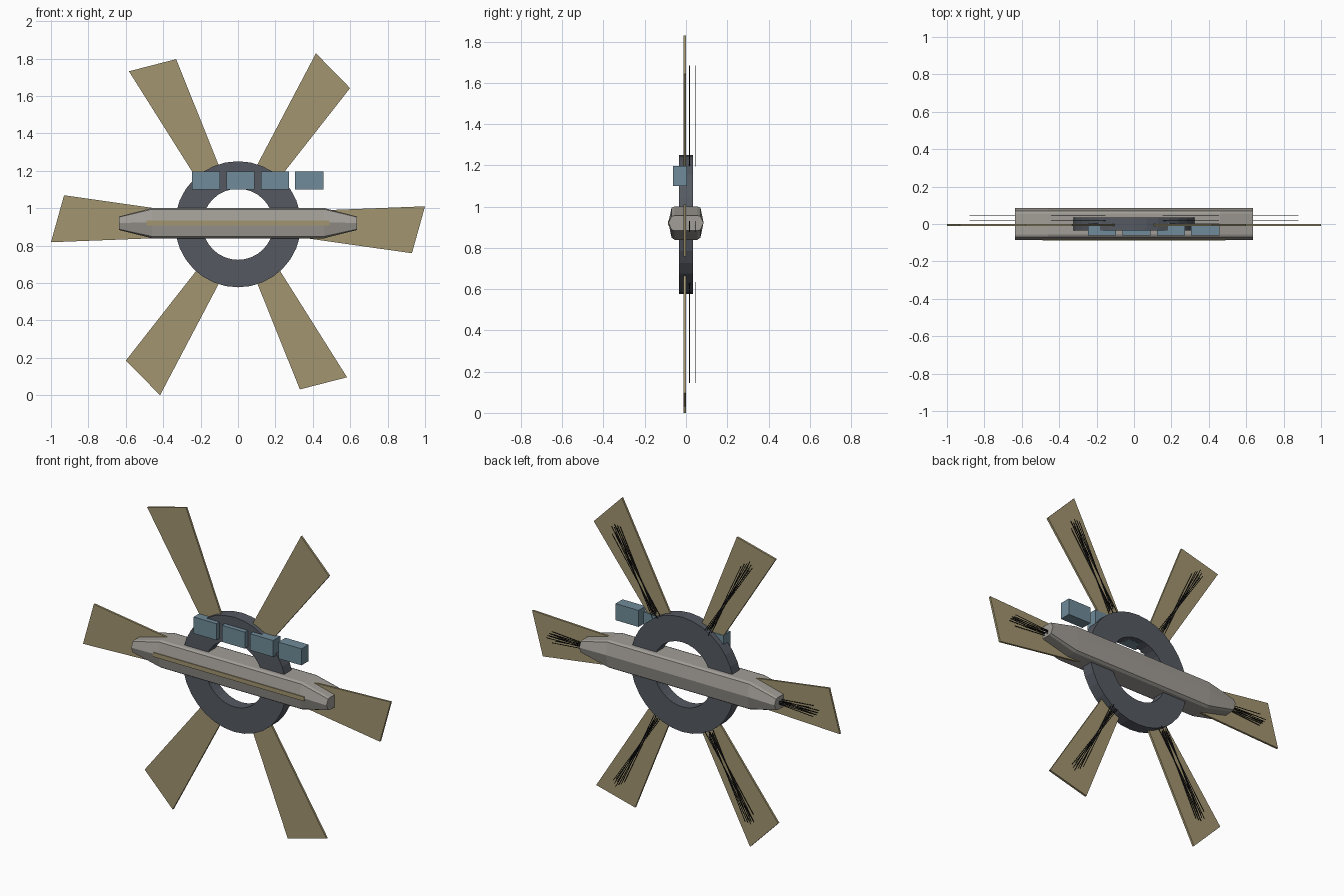
import bpy, bmesh, math
from mathutils import Matrix, Vector

if "Cube" in bpy.data.objects:
    bpy.data.objects.remove(bpy.data.objects["Cube"])

CZ = 0.914  # hub height


def material(name, rgb):
    m = bpy.data.materials.new(name)
    m.diffuse_color = (*rgb, 1)
    m.use_nodes = True
    m.node_tree.nodes["Principled BSDF"].inputs["Base Color"].default_value = m.diffuse_color
    return m


TAN = material("tan_panel", (0.36, 0.30, 0.16))
RING = material("dark_ring", (0.09, 0.10, 0.12))
HULL = material("warm_grey_hull", (0.36, 0.34, 0.31))
BLUE = material("blue_box", (0.16, 0.26, 0.32))
BLACK = material("black_wire", (0.01, 0.01, 0.012))


def finish(name, bm, mat):
    bmesh.ops.recalc_face_normals(bm, faces=bm.faces)
    me = bpy.data.meshes.new(name)
    bm.to_mesh(me)
    bm.free()
    me.materials.append(mat)
    ob = bpy.data.objects.new(name, me)
    bpy.context.collection.objects.link(ob)
    return ob


def add_box(bm, x0, x1, y0, y1, z0, z1):
    size = Matrix.Diagonal((x1 - x0, y1 - y0, z1 - z0, 1))
    centre = Matrix.Translation(((x0 + x1) / 2, (y0 + y1) / 2, (z0 + z1) / 2))
    return bmesh.ops.create_cube(bm, size=1, matrix=centre @ size)["verts"]


def skin(bm, rings, closed):
    """Join matching vertex loops with quads; cap the ends unless closed."""
    loops = [[bm.verts.new(p) for p in r] for r in rings]
    n = len(loops[0])
    pairs = list(zip(loops, loops[1:])) + ([(loops[-1], loops[0])] if closed else [])
    for a, b in pairs:
        for i in range(n):
            j = (i + 1) % n
            bm.faces.new((a[i], a[j], b[j], b[i]))
    if not closed:
        bm.faces.new(loops[0])
        bm.faces.new(loops[-1])


# Hub ring with a rectangular section
bm = bmesh.new()
section = [(0.19, -0.035), (0.337, -0.035), (0.337, 0.035), (0.19, 0.035)]
N = 32
skin(bm, [[(r * math.cos(t), y, CZ + r * math.sin(t)) for r, y in section]
          for t in (2 * math.pi * k / N for k in range(N))], True)
finish("hub_ring", bm, RING)

# Long hull: faceted section, ends squeezed in height
bm = bmesh.new()
half = [(0.085, 0.005), (0.07, 0.075), (0.055, 0.082)]
profile = half + [(-y, z) for y, z in reversed(half)]
profile += [(-0.07, -0.07), (-0.055, -0.08), (0.055, -0.08), (0.07, -0.07)]
skin(bm, [[(x, y, CZ + 0.005 + z * s) for y, z in profile]
          for x, s in ((-0.635, 0.45), (-0.46, 1), (0.46, 1), (0.635, 0.45))], False)
finish("hull", bm, HULL)

# Strip along the hull front
bm = bmesh.new()
add_box(bm, -0.49, 0.49, -0.088, -0.07, 0.908, 0.933)
finish("front_strip", bm, TAN)

# Row of boxes across the top of the ring
for k in range(4):
    bm = bmesh.new()
    x = -0.246 + 0.184 * k
    add_box(bm, x, x + 0.15, -0.062, 0.004, 1.10, 1.197)
    finish(f"cargo_box_{k + 1}", bm, BLUE)

# Six flared panels, each with a bundle of thin wires behind it
outline = [(0.25, -0.058), (0.93, -0.155), (1.0, 0.096), (0.25, 0.067)]
wires = [(0.34, -0.02, 0.86, 0.015), (0.36, 0.0, 0.88, -0.015),
         (0.33, 0.012, 0.84, -0.035), (0.35, -0.008, 0.87, 0.0)]
for k in range(6):
    spin = Matrix.Translation((0, 0, CZ)) @ Matrix.Rotation(-k * math.pi / 3, 4, 'Y')
    bm = bmesh.new()
    skin(bm, [[(x, y, z) for x, z in outline] for y in (-0.011, 0.001)], False)
    bm.transform(spin)
    finish(f"panel_{k + 1}", bm, TAN)

    bm = bmesh.new()
    for y in (0.017, 0.044):
        for x0, z0, x1, z1 in wires:
            a, b = Vector((x0, y, z0)), Vector((x1, y, z1))
            length = (b - a).length
            verts = add_box(bm, 0, length, -0.0015, 0.0015, -0.0015, 0.0015)
            turn = Matrix.Rotation(-math.atan2(z1 - z0, x1 - x0), 4, 'Y')
            bmesh.ops.transform(bm, matrix=Matrix.Translation(a) @ turn, verts=verts)
    bm.transform(spin)
    finish(f"panel_wires_{k + 1}", bm, BLACK)
